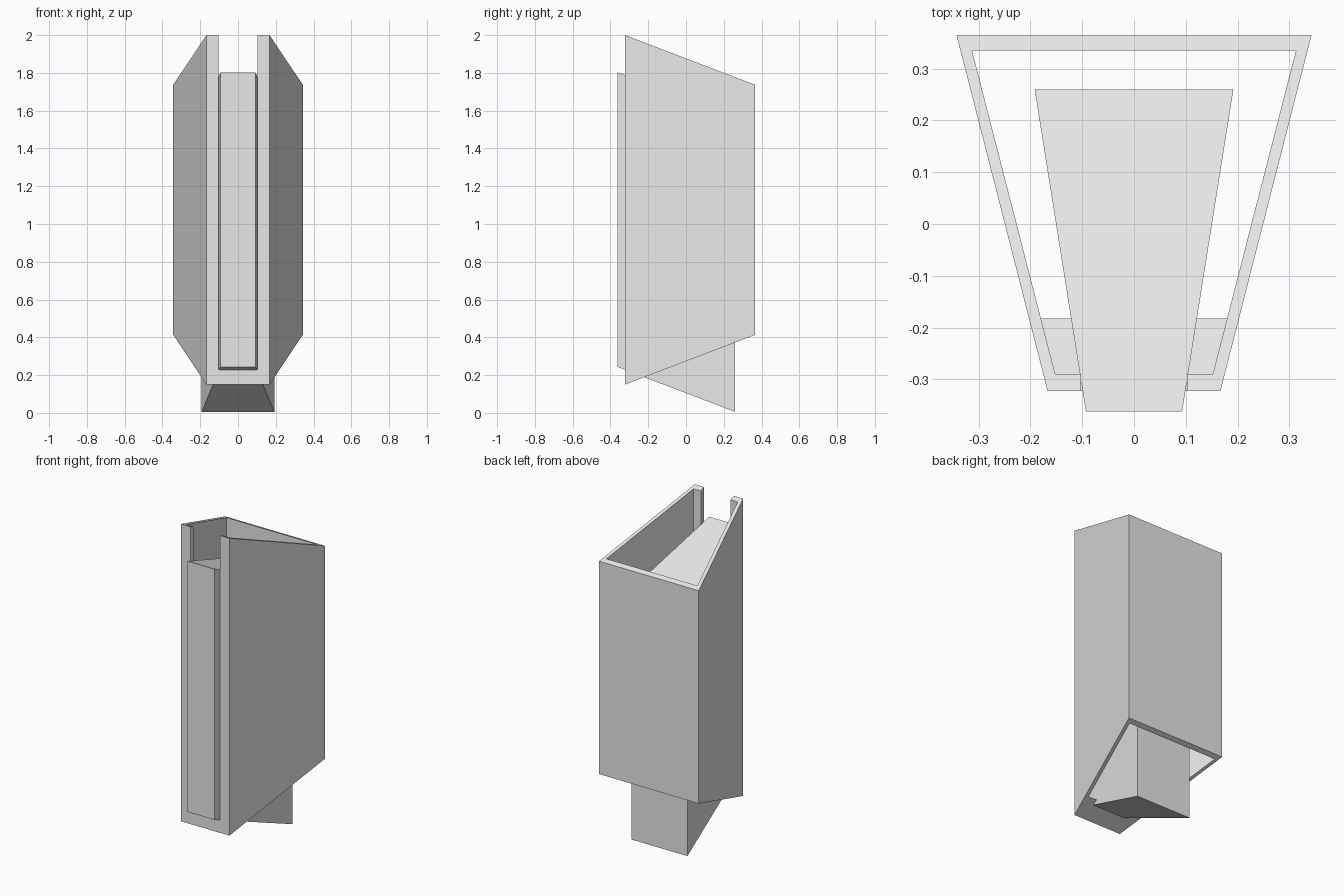
import bpy
import bmesh

cube = bpy.data.objects.get("Cube")
if cube:
    bpy.data.objects.remove(cube, do_unlink=True)

SLOPE = 0.382  # pitch shared by every slanted end

grey = bpy.data.materials.new("light_grey")
grey.use_nodes = True
colour = (0.8, 0.8, 0.8, 1)
grey.diffuse_color = colour
grey.node_tree.nodes["Principled BSDF"].inputs["Base Color"].default_value = colour


def slant(y0, z0, slope):
    """Height along y of a plane through (y0, z0)."""
    return lambda y: z0 + slope * (y - y0)


def prism(name, front, back, bottom, top):
    """Upright trapezoid; front and back are (half width, y)."""
    (fw, fy), (bw, by) = front, back
    plan = [(-fw, fy), (fw, fy), (bw, by), (-bw, by)]
    bm = bmesh.new()
    low = [bm.verts.new((x, y, bottom(y))) for x, y in plan]
    high = [bm.verts.new((x, y, top(y))) for x, y in plan]
    bm.faces.new(low[::-1])
    bm.faces.new(high)
    for i in range(4):
        j = (i + 1) % 4
        bm.faces.new((low[i], low[j], high[j], high[i]))
    mesh = bpy.data.meshes.new(name)
    bm.to_mesh(mesh)
    bm.free()
    mesh.materials.append(grey)
    obj = bpy.data.objects.new(name, mesh)
    bpy.context.collection.objects.link(obj)
    return obj


def cut(target, cutter):
    mod = target.modifiers.new(cutter.name, 'BOOLEAN')
    mod.operation = 'DIFFERENCE'
    mod.solver = 'EXACT'
    mod.object = cutter
    bpy.context.view_layer.objects.active = target
    bpy.ops.object.modifier_apply(modifier=mod.name)
    bpy.data.objects.remove(cutter, do_unlink=True)


# Outer tapered sleeve with slanted ends
shell = prism("outer_sleeve", (0.167, -0.323), (0.343, 0.365),
              slant(-0.323, 0.15, SLOPE), slant(-0.323, 2.0, -SLOPE))

# Hollow interior, leaving a small sloped floor at the front
above = slant(0, 2.5, 0)
cut(shell, prism("interior_cutter", (0.152, -0.291), (0.313, 0.335),
                 slant(-0.183, 0.2035, -SLOPE), above))

# Front slot, open at the top
cut(shell, prism("slot_cutter", (0.102, -0.4), (0.102, -0.25),
                 slant(-0.362, 0.245, -SLOPE), above))

# Solid tapered core standing in the slot
prism("inner_core", (0.093, -0.362), (0.192, 0.26),
      slant(-0.362, 0.243, -SLOPE), slant(-0.362, 1.803, -SLOPE))
